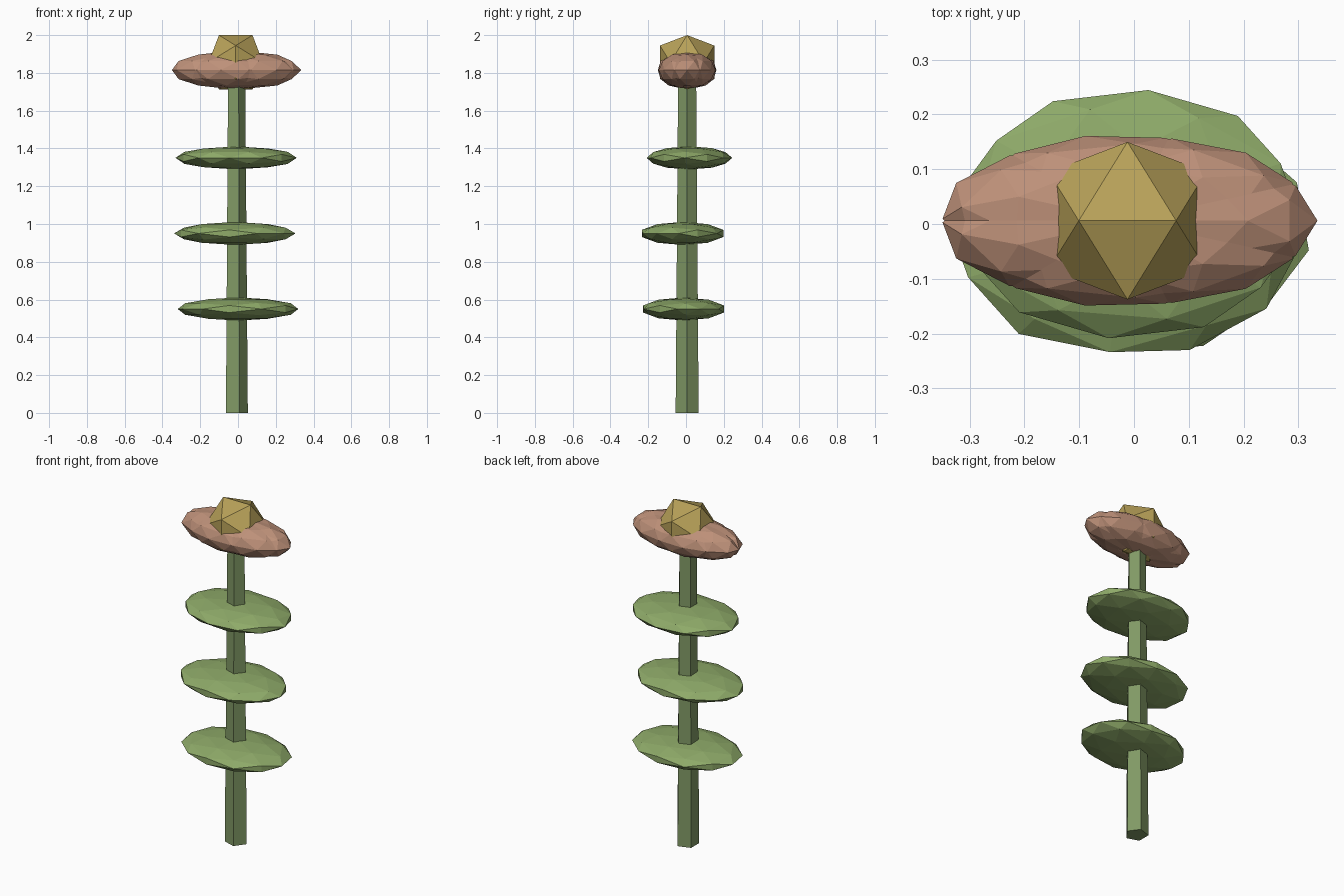
import bpy, bmesh
from math import radians, cos, sin, tau
from mathutils import Matrix, Vector

if "Cube" in bpy.data.objects:
    bpy.data.objects.remove(bpy.data.objects["Cube"])

CX, CY = -0.012, 0.006          # stem axis


def material(name, rgb):
    m = bpy.data.materials.new(name)
    m.diffuse_color = (*rgb, 1)
    m.use_nodes = True
    m.node_tree.nodes["Principled BSDF"].inputs["Base Color"].default_value = m.diffuse_color
    return m


def finish(name, bm, mat):
    me = bpy.data.meshes.new(name)
    bm.to_mesh(me)
    bm.free()
    me.materials.append(mat)
    ob = bpy.data.objects.new(name, me)
    bpy.context.collection.objects.link(ob)
    return ob


def faceted_ball(name, level, centre, size, turn, mat):
    """Icosphere with an edge on top, turned about z and then stretched."""
    bm = bmesh.new()
    m = (Matrix.Translation(centre) @ Matrix.Diagonal((*size, 1))
         @ Matrix.Rotation(turn, 4, 'Z')
         @ Matrix.Rotation(radians(-31.717), 4, 'Y'))
    bmesh.ops.create_icosphere(bm, subdivisions=level, radius=1, matrix=m)
    return finish(name, bm, mat)


stem_mat = material("stem_green", (0.22, 0.32, 0.13))
leaf_mat = material("leaf_green", (0.27, 0.40, 0.14))
petal_mat = material("petal_brown", (0.51, 0.28, 0.19))
heart_mat = material("heart_yellow", (0.48, 0.36, 0.10))

# Stem: tapered five-sided post with one corner towards +x
bm = bmesh.new()
rings = []
for z, r in ((0, 0.064), (1.8, 0.05)):
    rings.append([bm.verts.new((CX + r * cos(tau * i / 5), CY + r * sin(tau * i / 5), z))
                  for i in range(5)])
for i in range(5):
    j = (i + 1) % 5
    bm.faces.new((rings[0][i], rings[0][j], rings[1][j], rings[1][i]))
bm.faces.new(rings[0][::-1])
bm.faces.new(rings[1])
finish("stem", bm, stem_mat)

# Three flattened leaves, each turned and slightly off the axis
for i, (z, x, y, turn) in enumerate(((0.55, 0.0, -0.013, 0.4),
                                     (0.95, -0.017, -0.018, 2.5),
                                     (1.35, -0.01, 0.018, 4.6))):
    faceted_ball(f"leaf_{i + 1}", 2, (x, y, z), (0.323, 0.228, 0.061), turn, leaf_mat)

# Petals: ring of overlapping balls squashed into one long spiky bloom
N = 7
for i in range(N):
    a = tau * i / N
    faceted_ball(f"petal_{i + 1}", 2,
                 (CX + 0.08 * cos(a), CY + 0.08 * 0.46 * sin(a), 1.815),
                 (0.267, 0.122, 0.096), a, petal_mat)

# Flower heart
faceted_ball("heart", 1, (CX, CY, 1.856), (0.169,) * 3, 0, heart_mat)
